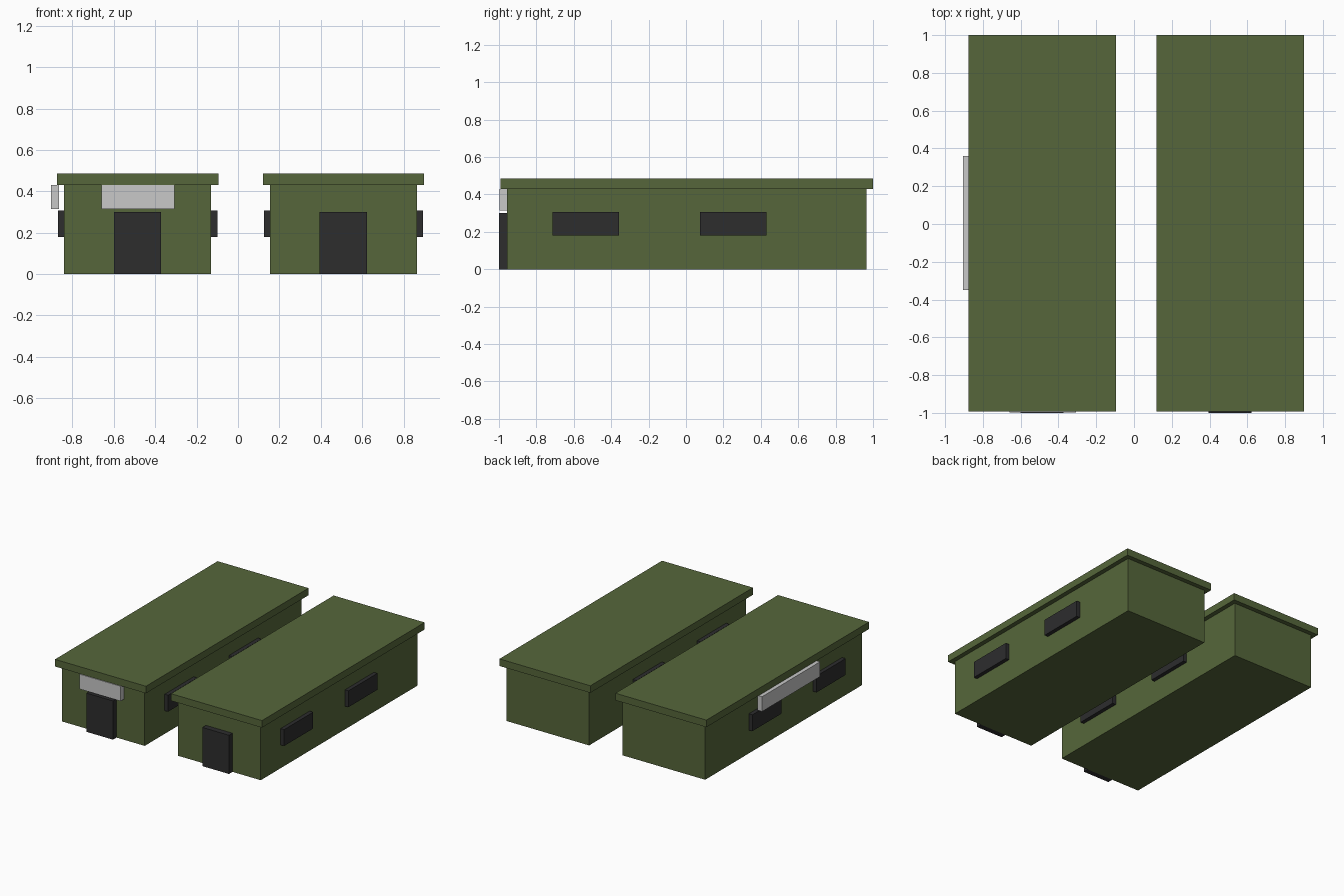
import bpy
from mathutils import Vector

if "Cube" in bpy.data.objects:
    bpy.data.objects.remove(bpy.data.objects["Cube"], do_unlink=True)


def make_material(name, rgb):
    mat = bpy.data.materials.new(name)
    mat.use_nodes = True
    colour = (*rgb, 1)
    mat.diffuse_color = colour
    mat.node_tree.nodes["Principled BSDF"].inputs["Base Color"].default_value = colour
    return mat


GREEN = make_material("olive green", (0.093, 0.134, 0.043))
DARK = make_material("charcoal", (0.026, 0.026, 0.027))
GREY = make_material("light grey", (0.58, 0.58, 0.58))


def box(name, low, high, mat):
    """Box between two opposite corners."""
    low, high = Vector(low), Vector(high)
    bpy.ops.mesh.primitive_cube_add(size=1, location=(low + high) / 2)
    obj = bpy.context.object
    obj.name = name
    obj.scale = high - low
    bpy.ops.object.transform_apply(location=False, rotation=False, scale=True)
    obj.data.materials.append(mat)
    return obj


FRONT, BACK = -0.957, 0.965
HALF = 0.355      # half width of the walls
EAVES = 0.43


def barrack(side, cx):
    # Walls and overhanging flat roof
    box(side + "_walls", (cx - HALF, FRONT, 0), (cx + HALF, BACK, EAVES), GREEN)
    box(side + "_roof", (cx - 0.39, -0.992, EAVES), (cx + 0.39, 1, 0.485), GREEN)
    # Door on the front
    box(side + "_door", (cx - 0.115, -1, 0), (cx + 0.113, FRONT, 0.3), DARK)
    # Two protruding windows on each long wall
    for wall, sign in (("right", -1), ("left", 1)):
        inner, outer = cx + sign * HALF, cx + sign * (HALF + 0.03)
        for place, y in (("front", -0.535), ("back", 0.252)):
            box(f"{side}_{wall}_{place}_window",
                (min(inner, outer), y - 0.178, 0.18),
                (max(inner, outer), y + 0.178, 0.307), DARK)


barrack("right_barrack", -0.485)
barrack("left_barrack", 0.51)

# Blank sign boards on the right barrack
box("front_sign", (-0.66, -0.998, 0.315), (-0.307, FRONT, EAVES), GREY)
box("side_sign", (-0.905, -0.35, 0.315), (-0.866, 0.36, EAVES), GREY)
